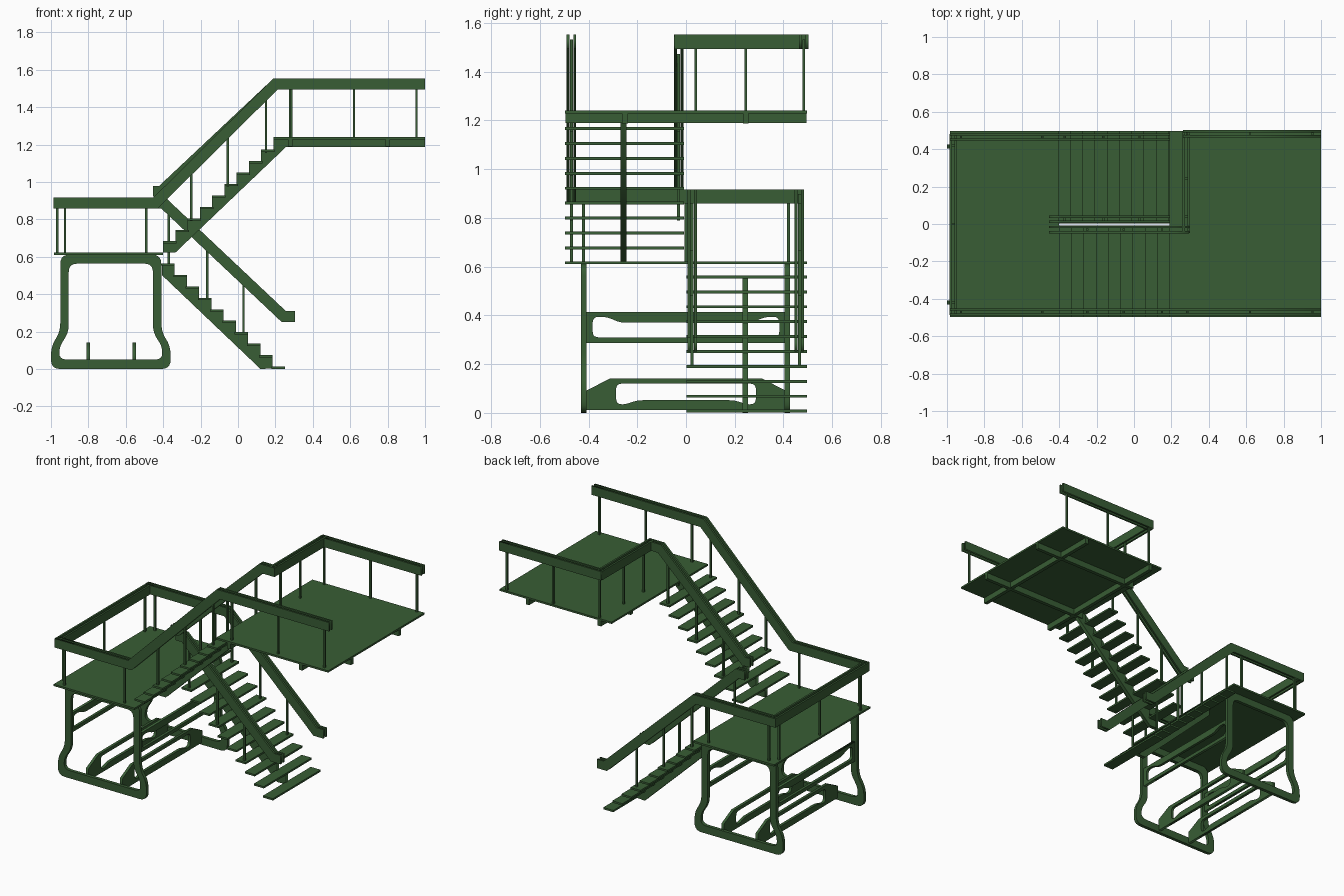
import bpy, bmesh
from mathutils import Matrix, Vector

if "Cube" in bpy.data.objects:
    bpy.data.objects.remove(bpy.data.objects["Cube"])

green = bpy.data.materials.new("green_paint")
green.diffuse_color = (0.04, 0.11, 0.035, 1)
green.use_nodes = True
green.node_tree.nodes["Principled BSDF"].inputs["Base Color"].default_value = green.diffuse_color
XZ = Matrix(((1, 0, 0), (0, 0, -1), (0, 1, 0)))   # profile drawn in x, z
YZ = Matrix(((0, 0, 1), (1, 0, 0), (0, 1, 0)))    # profile drawn in y, z


def finish(name, mesh):
    mesh.materials.clear()
    mesh.materials.append(green)
    ob = bpy.data.objects.new(name, mesh)
    bpy.context.collection.objects.link(ob)
    return ob


def box(name, x0, x1, y0, y1, z0, z1):
    bm = bmesh.new()
    bmesh.ops.create_cube(bm, size=1)
    for v in bm.verts:
        v.co = ((x0 + x1) / 2 + v.co.x * (x1 - x0),
                (y0 + y1) / 2 + v.co.y * (y1 - y0),
                (z0 + z1) / 2 + v.co.z * (z1 - z0))
    me = bpy.data.meshes.new(name)
    bm.to_mesh(me)
    bm.free()
    return finish(name, me)


def plate(name, loops, frame, pos, thick):
    """Extrude a flat outline (later loops are holes) centred at pos along its normal."""
    cu = bpy.data.curves.new(name, 'CURVE')
    cu.dimensions = '2D'
    cu.fill_mode = 'BOTH'
    cu.extrude = thick / 2
    for pts in loops:
        sp = cu.splines.new('POLY')
        sp.points.add(len(pts) - 1)
        for p, c in zip(sp.points, pts):
            p.co = (c[0], c[1], 0, 1)
        sp.use_cyclic_u = True
    tmp = bpy.data.objects.new(name + "_tmp", cu)
    bpy.context.collection.objects.link(tmp)
    dg = bpy.context.evaluated_depsgraph_get()
    me = bpy.data.meshes.new_from_object(tmp.evaluated_get(dg))
    bpy.data.objects.remove(tmp)
    me.transform(Matrix.Translation(pos) @ frame.to_4x4())
    return finish(name, me)


def rounded(pts, r, n=5):
    out = []
    for i, p in enumerate(pts):
        p, a, b = Vector(p), Vector(pts[i - 1]), Vector(pts[(i + 1) % len(pts)])
        s = p + (a - p).normalized() * min(r, (a - p).length * .45)
        e = p + (b - p).normalized() * min(r, (b - p).length * .45)
        for k in range(n + 1):
            t = k / n
            out.append(s * (1 - t) ** 2 + p * 2 * t * (1 - t) + e * t * t)
    return out


def mirrored(half, c=0):
    return half + [(2 * c - x, z) for x, z in reversed(half)]


def band(path, w):
    """Mitred strip of half width w around a polyline."""
    P = [Vector(p) for p in path]
    up, dn = [], []
    for i, p in enumerate(P):
        d = [(P[j + 1] - P[j]).normalized() for j in (i - 1, i) if 0 <= j < len(P) - 1]
        nrm = [Vector((-v.y, v.x)) for v in d]
        m = sum(nrm, Vector((0, 0))).normalized()
        m *= w / m.dot(nrm[0])
        up.append(p + m)
        dn.append(p - m)
    return up + dn[::-1]


GAP, T, W = 0.0135, 0.012, 0.029


def rail(name, path, y):
    for s in (-1, 1):
        plate(name, [band(path, W)], XZ, (0, y + s * GAP, 0), T)


def cross_rail(name, x, y0, y1, z):
    for s in (-1, 1):
        c = x + s * GAP
        box(name, c - T / 2, c + T / 2, y0, y1, z - W, z + W)


def post(x, y, z0, z1):
    box("rail_post", x - .006, x + .006, y - .006, y + .006, z0, z1)


RUN, RISE, TT = 0.0655, 0.0612, 0.012
ZM, ZU = 0.622, 1.24       # landing heights

# landings
box("middle_landing", -.985, -.40, -.497, .497, ZM - .012, ZM)
box("upper_landing", .19, 1, -.497, .497, ZU - .012, ZU)
for y in (-.25, .245):
    box("landing_joist", .22, 1, y - .012, y + .012, 1.187, ZU - .012)
for x in (.28, .80):
    box("landing_crossbeam", x - .012, x + .012, -.495, .495, 1.19, ZU - .012)

# lower flight: treads on a central saw-tooth stringer
saw = []
for i in range(10):
    r, z = .25 - RUN * i, .013 + RISE * i
    box("lower_tread", r - .072, r, .003, .497, z - TT, z)
    saw += [(r, max(z - .008, .001)), (r - RUN, z - .008)]
saw += [(-.405, .50), (.12, 0)]
plate("lower_stringer", [saw], XZ, (0, .243, 0), .024)

# upper flight
saw = []
for i in range(9):
    x, z = -.40 + RUN * i, .683 + RISE * i
    box("upper_tread", x, x + .072, -.497, -.008, z - TT, z)
    saw += [(x, z - .008), (x + RUN, z - .008)]
saw += [(.19, 1.229), (.26, 1.229), (.26, 1.19), (-.335, .622), (-.40, .622)]
plate("upper_stringer", [saw], XZ, (0, -.257, 0), .024)

# handrails (pairs of boards either side of the posts)
ZR, ZT = .888, 1.523
top, foot = (.20, ZT), (.245, .28)
rail("front_handrail", [(-.985, ZR), (-.44, ZR), top, (1, ZT)], -.47)
rail("upper_inner_handrail", [(-.455, .95), (-.41, .95), top, (.294, ZT)], -.03)
rail("upper_back_handrail", [(.262, ZT), (1, ZT)], .483)
rail("back_handrail", [(-.985, ZR), (-.40, ZR), foot, (.305, .28)], .465)
rail("lower_inner_handrail", [(-.455, ZR), (-.40, ZR), foot, (.305, .28)], .025)
cross_rail("left_handrail", -.966, -.487, .482, ZR)
cross_rail("landing_inner_handrail", .279, -.047, .495, ZT)

# posts
for x in (-.925, -.49):
    post(x, -.47, ZM - .01, ZR + .01)
    post(x, .465, ZM - .01, ZR + .01)
for y in (-.42, 0, .42):
    post(-.967, y, ZM - .01, ZR + .01)
for x in (.285, .62, .955):
    post(x, -.47, ZU - .01, ZT + .01)
    post(x, .483, ZU - .01, ZT + .01)
for y in (.04, .245):
    post(.279, y, ZU - .01, ZT + .01)
for x, z in ((-.25, .80), (-.055, .985), (.15, 1.165)):
    for y in (-.47, -.03):
        post(x, y, z - .01, ZR + (x + .44) * (ZT - ZR) / .64)
for x, z in ((-.37, .555), (-.165, .37), (.03, .185)):
    for y in (.465, .025):
        post(x, y, z, ZR - (x + .40) * (ZR - .28) / .645)

# support frames: rounded loops with flared feet
C = -.68
outer = mirrored([(-1, 0), (-1, .12), (-.95, .20), (-.95, .611)], C)
inner = mirrored([(-.955, .05), (-.955, .12), (-.905, .195), (-.905, .563)], C)
for y in (-.42, .415):
    plate("support_frame", [rounded(outer, .05), rounded(inner, .045)], XZ, (0, y, 0), .022)

# low trusses between the frames
o = mirrored([(-.412, .012), (-.412, .09), (-.31, .142)])
h = mirrored([(-.20, .052), (-.255, .033), (-.287, .04), (-.287, .12)])
for x in (-.80, -.555):
    plate("low_truss", [o, rounded(h, .025)], YZ, (x, 0, 0), .018)

# high trusses between the legs
o = mirrored([(-.41, .287), (-.41, .414)])
h = mirrored([(-.383, .31), (-.383, .394), (-.325, .394), (-.27, .37)])
for x in (-.928, -.432):
    plate("high_truss", [o, rounded(h, .025)], YZ, (x, 0, 0), .018)
